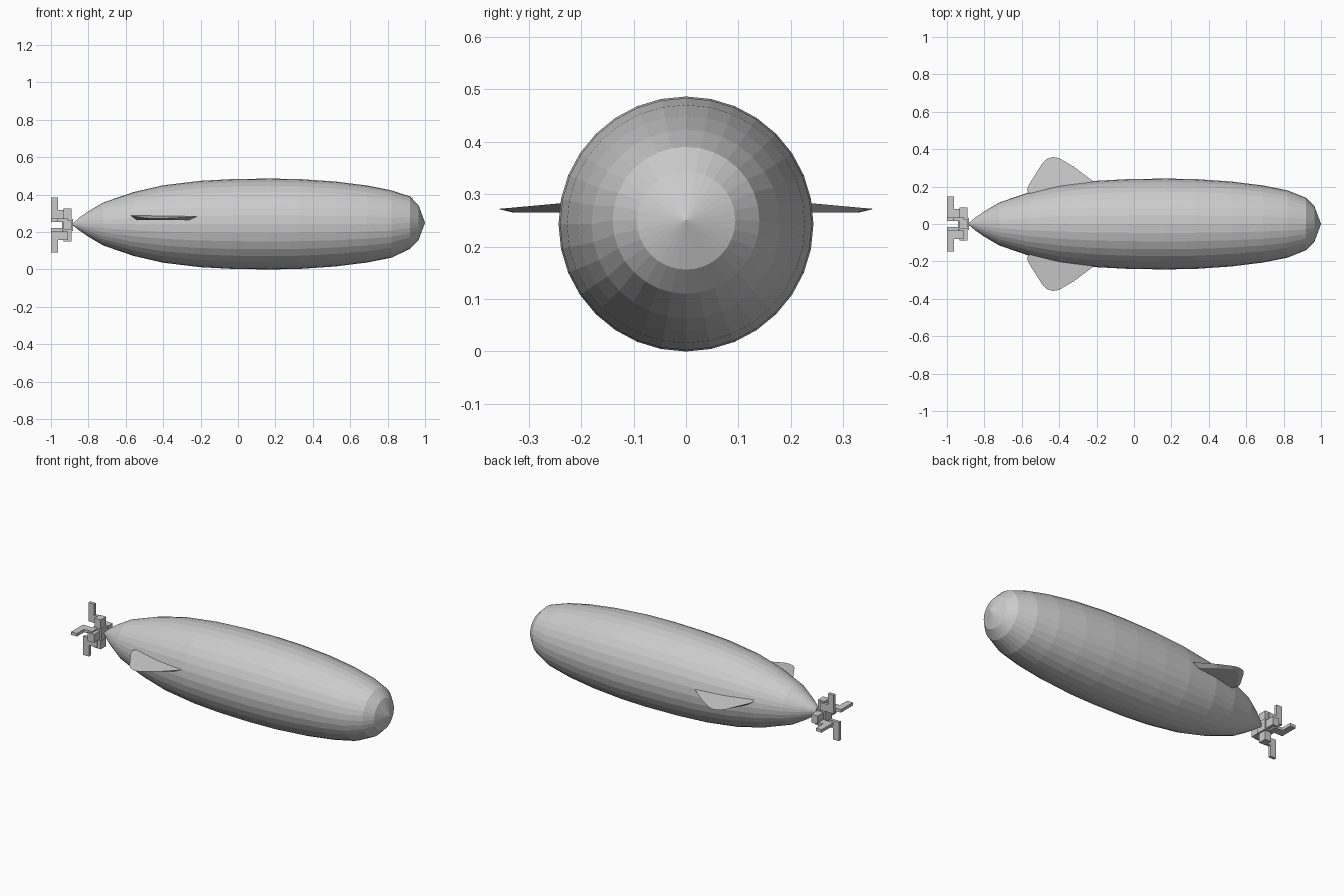
import bpy, bmesh, math
from mathutils import Matrix, Vector

if "Cube" in bpy.data.objects:
    bpy.data.objects.remove(bpy.data.objects["Cube"])

GREY = (0.6, 0.6, 0.6, 1)
mat = bpy.data.materials.new("plain grey")
mat.use_nodes = True
mat.diffuse_color = GREY
mat.node_tree.nodes["Principled BSDF"].inputs["Base Color"].default_value = GREY
AXIS_Z = 0.243


def finish(name, bm):
    bmesh.ops.recalc_face_normals(bm, faces=bm.faces)
    mesh = bpy.data.meshes.new(name)
    bm.to_mesh(mesh)
    bm.free()
    mesh.materials.append(mat)
    obj = bpy.data.objects.new(name, mesh)
    bpy.context.collection.objects.link(obj)
    return obj


def prism(bm, lower, upper):
    """Solid between two matching outlines."""
    a = [bm.verts.new(p) for p in lower]
    b = [bm.verts.new(p) for p in upper]
    bm.faces.new(a)
    bm.faces.new(b)
    for i in range(len(a)):
        j = (i + 1) % len(a)
        bm.faces.new((a[i], a[j], b[j], b[i]))


# Hull: a faceted body turned around the x axis (x, radius)
PROFILE = [(-.845, .037), (-.80, .068), (-.72, .115), (-.56, .170),
           (-.40, .207), (-.20, .231), (-.03, .240), (.17, .243),
           (.33, .240), (.52, .227), (.69, .206), (.82, .180),
           (.92, .140), (.965, .094)]
SIDES = 32
bm = bmesh.new()
rings = []
for x, r in PROFILE:
    # the blunt nose sits slightly above the hull axis
    z = AXIS_Z + (.007 if x > .9 else 0)
    rings.append([bm.verts.new((x, r * math.sin(t), z + r * math.cos(t)))
                  for t in (math.tau * i / SIDES for i in range(SIDES))])
tail = bm.verts.new((-.89, 0, AXIS_Z - .003))
nose = bm.verts.new((1, 0, AXIS_Z + .007))
for i in range(SIDES):
    j = (i + 1) % SIDES
    for a, b in zip(rings, rings[1:]):
        bm.faces.new((a[i], a[j], b[j], b[i]))
    bm.faces.new((tail, rings[0][j], rings[0][i]))
    bm.faces.new((nose, rings[-1][i], rings[-1][j]))
finish("hull", bm)

# Side fins: rounded swept plates thinning towards the tip
FIN = [(-.21, .15), (-.22, .23), (-.32, .305), (-.40, .352), (-.435, .358),
       (-.465, .348), (-.49, .325), (-.565, .205), (-.572, .18), (-.55, .15)]
centre = Vector((-.42, .22))
for name, side in (("left_side_fin", 1), ("right_side_fin", -1)):
    bm = bmesh.new()
    top, bottom = [], []
    for p in FIN:
        slope = .09 * (.355 - p[1])
        top.append((p[0], side * p[1], .272 + slope))
        q = centre + (Vector(p) - centre) * .8
        bottom.append((q.x, side * q.y, .265))
    prism(bm, bottom, top)
    finish(name, bm)

# Propeller hub: a short block with four spokes
bm = bmesh.new()
for size in ((.042, .05, .176), (.042, .176, .05), (.06, .066, .066)):
    bmesh.ops.create_cube(bm, size=1, matrix=Matrix.Translation((-.911, 0, AXIS_Z - .005))
                          @ Matrix.Diagonal((*size, 1)))
finish("propeller_hub", bm)

# Propeller blades: four cranked plates set around the hub (x, distance out)
CRANK = [(-.91, .035), (-1, .035), (-1, .147), (-.962, .147),
         (-.962, .08), (-.91, .08)]
for i, where in enumerate(("top", "left", "bottom", "right")):
    turn = Matrix.Translation((0, 0, AXIS_Z - .005)) @ Matrix.Rotation(i * math.pi / 2, 4, "X")
    bm = bmesh.new()
    prism(bm, [turn @ Vector((x, .016, r)) for x, r in CRANK],
          [turn @ Vector((x, .034, r)) for x, r in CRANK])
    finish("propeller_blade_" + where, bm)
